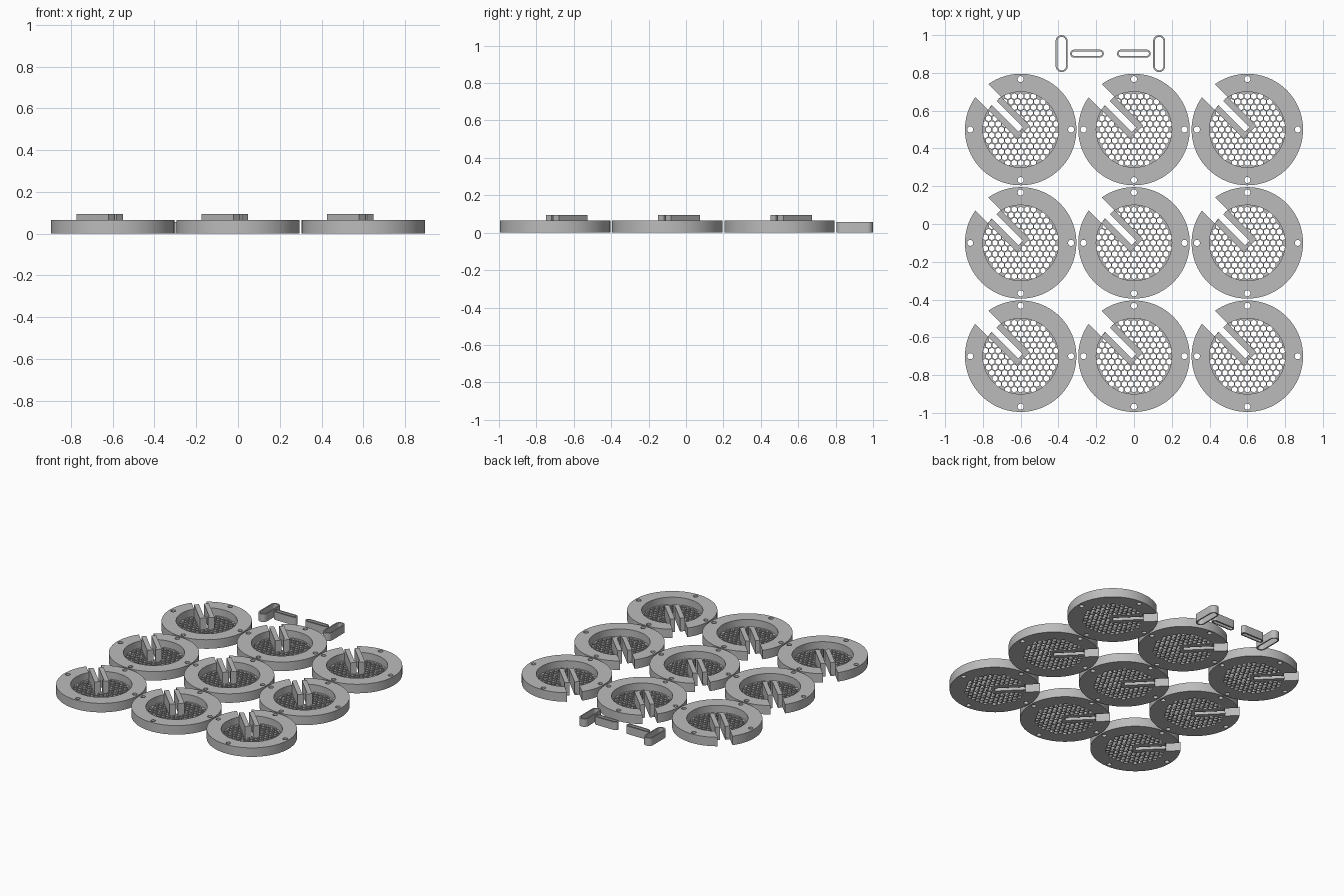
import bpy, bmesh, math
from mathutils import Matrix

if "Cube" in bpy.data.objects:
    bpy.data.objects.remove(bpy.data.objects["Cube"])

R_OUT, R_IN, RIM_H = 0.295, 0.2, 0.065
FLOOR_H, RAIL_H = 0.013, 0.095
NOTCH, SLOT = 0.049, 0.017          # half widths
TURN = Matrix.Rotation(math.radians(135), 4, 'Z')   # direction of the channel

grey = bpy.data.materials.new("grey plastic")
grey.diffuse_color = (0.5, 0.5, 0.5, 1)
grey.use_nodes = True
grey.node_tree.nodes["Principled BSDF"].inputs["Base Color"].default_value = grey.diffuse_color


def circle(r, n, cx=0, cy=0, start=0.0):
    return [(cx + r * math.cos(start + 2 * math.pi * i / n),
             cy + r * math.sin(start + 2 * math.pi * i / n)) for i in range(n)]


def rect(x0, x1, y0, y1):
    return [(x0, y0), (x1, y0), (x1, y1), (x0, y1)]


def prism(bm, pts, z0, z1):
    lo = [bm.verts.new((x, y, z0)) for x, y in pts]
    hi = [bm.verts.new((x, y, z1)) for x, y in pts]
    bm.faces.new(lo[::-1])
    bm.faces.new(hi)
    n = len(pts)
    for i in range(n):
        j = (i + 1) % n
        bm.faces.new((lo[i], lo[j], hi[j], hi[i]))


def tube(bm, outer, inner, z0, z1):
    loops = [[bm.verts.new((x, y, z)) for x, y in pts]
             for pts, z in ((outer, z0), (outer, z1), (inner, z1), (inner, z0))]
    n = len(outer)
    for k in range(4):
        a, b = loops[k], loops[(k + 1) % 4]
        for i in range(n):
            j = (i + 1) % n
            bm.faces.new((a[i], a[j], b[j], b[i]))


def make(name, build, matrix=None):
    bm = bmesh.new()
    build(bm)
    if matrix:
        bm.transform(matrix)
    bmesh.ops.recalc_face_normals(bm, faces=bm.faces)
    me = bpy.data.meshes.new(name)
    bm.to_mesh(me)
    bm.free()
    me.materials.append(grey)
    ob = bpy.data.objects.new(name, me)
    bpy.context.collection.objects.link(ob)
    return ob


def cut(ob, *cutters):
    for c in cutters:
        c.hide_render = True
        m = ob.modifiers.new("cut", 'BOOLEAN')
        m.operation, m.solver, m.object = 'DIFFERENCE', 'EXACT', c
    bpy.context.view_layer.update()
    me = bpy.data.meshes.new_from_object(ob.evaluated_get(bpy.context.evaluated_depsgraph_get()))
    ob.modifiers.clear()
    ob.data = me
    for c in cutters:
        bpy.data.objects.remove(c)


def smooth(ob):
    ob.data.shade_smooth()
    ob.data.set_sharp_from_angle(angle=math.radians(30))


# rim with four bolt holes and a notch
rim = make("rim", lambda bm: tube(bm, circle(R_OUT, 96), circle(R_IN, 96), 0, RIM_H))


def bolt_holes(bm):
    for k in range(4):
        a = k * math.pi / 2
        prism(bm, circle(0.016, 20, 0.267 * math.cos(a), 0.267 * math.sin(a)), -0.1, 0.2)


cut(rim, make("bolt_cutter", bolt_holes),
    make("notch_cutter", lambda bm: prism(bm, rect(0.1, 0.4, -NOTCH, NOTCH), -0.1, 0.2), TURN))
smooth(rim)

# honeycomb screen in the bottom of the rim
screen = make("screen", lambda bm: prism(bm, circle(R_IN + 0.001, 96), 0, FLOOR_H))


def hexes(bm, pitch=0.034, r=0.0158):
    for row in range(-7, 8):
        for col in range(-7, 8):
            x = (col + 0.5 * (row % 2)) * pitch
            y = row * pitch * math.sqrt(3) / 2
            if math.hypot(x, y) < R_IN - 0.004:
                prism(bm, circle(r, 6, x, y, math.pi / 6), -0.1, 0.1)


def slot(bm):
    prism(bm, rect(0, 0.4, -SLOT, SLOT), -0.1, 0.2)


cut(screen, make("hex_cutter", hexes), make("slot_cutter", slot, TURN))

# raised guide rails either side of the slot, with a narrow end opening
rails = make("guide_rails", lambda bm: prism(bm, rect(-0.02, 0.197, -NOTCH, NOTCH), 0, RAIL_H), TURN)
cut(rails, make("slot_cutter", slot, TURN),
    make("end_cutter", lambda bm: prism(bm, rect(-0.1, 0.01, -0.006, 0.006), FLOOR_H, 0.2), TURN))

# three by three grid of discs
parts = (rim, screen, rails)
for i in range(3):
    for j in range(3):
        for p in parts:
            ob = p if i == j == 0 else p.copy()
            if ob is not p:
                bpy.context.collection.objects.link(ob)
            ob.location = (-0.6 + 0.6 * i, -0.7 + 0.6 * j, 0)


# hollow oblong clips behind the discs
def stadium(half_len, r, n=16):
    pts = []
    for side in (1, -1):
        for k in range(n + 1):
            a = -math.pi / 2 + math.pi * k / n
            pts.append((side * (half_len + r * math.cos(a)), side * r * math.sin(a)))
    return pts


def clip(name, x, length, width, upright):
    wall, r = 0.009, width / 2
    half = length / 2 - r
    ob = make(name, lambda bm: tube(bm, stadium(half, r), stadium(half, r - wall), 0, 0.057),
              Matrix.Rotation(math.pi / 2 if upright else 0, 4, 'Z'))
    ob.location = (x, 0.902, 0)
    smooth(ob)


for side, label in ((-1, "left"), (1, "right")):
    clip(label + "_clip_head", -0.125 + side * 0.258, 0.195, 0.064, True)
    clip(label + "_clip_stem", -0.125 + side * 0.124, 0.178, 0.042, False)
